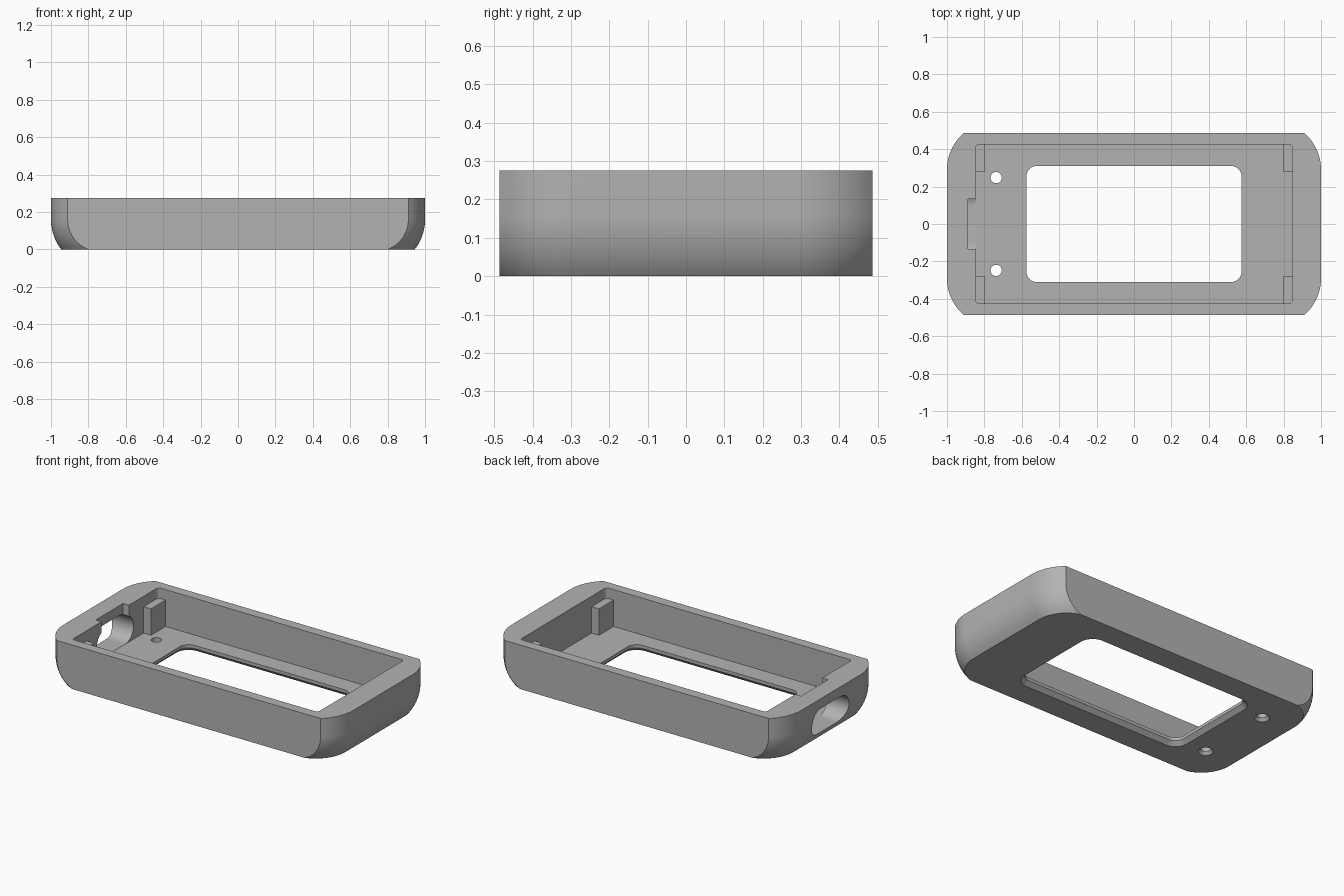
import bpy, bmesh, math
from mathutils import Matrix, Vector

if "Cube" in bpy.data.objects:
    bpy.data.objects.remove(bpy.data.objects["Cube"], do_unlink=True)

grey = bpy.data.materials.new("plain grey")
grey.use_nodes = True
colour = (0.45, 0.45, 0.45, 1)
grey.diffuse_color = colour
grey.node_tree.nodes["Principled BSDF"].inputs["Base Color"].default_value = colour

HEIGHT, FLOOR, HALF_WIDTH = 0.275, 0.045, 0.486


def outline(cx, cy, r, z, y_max=None, steps=14):
    """Rounded rectangle with corner centres (cx, cy), cut flat at y_max."""
    end = math.pi / 2 if y_max is None else math.asin((y_max - cy) / r)
    arc = [(cx + r * math.cos(end * i / steps), cy + r * math.sin(end * i / steps))
           for i in range(steps + 1)]
    half = arc + [(-x, y) for x, y in reversed(arc)]
    return [Vector((x, y, z)) for x, y in half + [(-x, -y) for x, y in half]]


def loft(name, rings, matrix=Matrix()):
    """Closed solid through a stack of matching rings."""
    bm = bmesh.new()
    loops = [[bm.verts.new(matrix @ p) for p in ring] for ring in rings]
    for a, b in zip(loops, loops[1:]):
        for i in range(len(a)):
            j = (i + 1) % len(a)
            bm.faces.new((a[i], a[j], b[j], b[i]))
    bm.faces.new(list(reversed(loops[0])))
    bm.faces.new(loops[-1])
    bmesh.ops.remove_doubles(bm, verts=bm.verts, dist=1e-5)
    bmesh.ops.recalc_face_normals(bm, faces=bm.faces)
    mesh = bpy.data.meshes.new(name)
    bm.to_mesh(mesh)
    bm.free()
    mesh.materials.append(grey)
    obj = bpy.data.objects.new(name, mesh)
    bpy.context.collection.objects.link(obj)
    return obj


def box(name, lo, hi):
    ring = lambda z: [Vector((x, y, z)) for x, y in
                      ((lo[0], lo[1]), (hi[0], lo[1]), (hi[0], hi[1]), (lo[0], hi[1]))]
    return loft(name, [ring(lo[2]), ring(hi[2])])


def activate(obj):
    bpy.ops.object.select_all(action="DESELECT")
    obj.select_set(True)
    bpy.context.view_layer.objects.active = obj


def cut(obj, cutter):
    cutter.hide_render = True
    mod = obj.modifiers.new("cut", "BOOLEAN")
    mod.operation, mod.solver, mod.object = "DIFFERENCE", "EXACT", cutter
    activate(obj)
    bpy.ops.object.modifier_apply(modifier=mod.name)
    bpy.data.objects.remove(cutter, do_unlink=True)


# Outer body: ends rounded like a big fillet, sides and base cut flat
R, CZ = 0.26, 0.16
rings = []
start = math.asin(CZ / R)
for i in range(13):
    a = start * (1 - i / 12)
    rings.append(outline(1 - R, 0.29, R * math.cos(a), CZ - R * math.sin(a), HALF_WIDTH))
rings.append(outline(1 - R, 0.29, R, HEIGHT, HALF_WIDTH))
case = loft("case_shell", rings)

# Inner cavity, open at the top
cut(case, loft("cavity", [outline(0.828, 0.404, 0.02, z) for z in (FLOOR, 0.4)]))

# Screen window, chamfered on the underside
cut(case, loft("window", [outline(0.516, 0.251, 0.06 + e, z) for e, z in
                          ((0.035, -0.01), (0, 0.025), (0, 0.1))]))

# Two countersunk screw holes
for side in (-1, 1):
    cut(case, loft("screw_hole", [outline(0, 0, r, z) for r, z in
                                  ((0.052, -0.01), (0.03, 0.018), (0.03, 0.1))],
                   Matrix.Translation((-0.737, side * 0.248, 0))))

# Stadium-shaped port through the right end wall
to_end = Matrix(((0, 0, 1, 0), (1, 0, 0, 0), (0, 1, 0, 0.13), (0, 0, 0, 1)))
cut(case, loft("port", [outline(0.098, 0, 0.084, x) for x in (-1.1, -0.843)], to_end))

# Pocket in the wall above the port
cut(case, box("port_pocket", (-0.888, -0.135, 0.15), (-0.83, 0.135, 0.4)))

# Corner support posts
posts = []
for sx, end in ((-1, "right"), (1, "left")):
    for sy, side in ((-1, "front"), (1, "back")):
        xs, ys = sorted((sx * 0.797, sx * 0.87)), sorted((sy * 0.28, sy * 0.44))
        posts.append(box(f"{side}_{end}_post", (xs[0], ys[0], 0.03), (xs[1], ys[1], 0.21)))

for obj in [case] + posts:
    activate(obj)
    bpy.ops.object.shade_smooth_by_angle(angle=math.radians(30))
